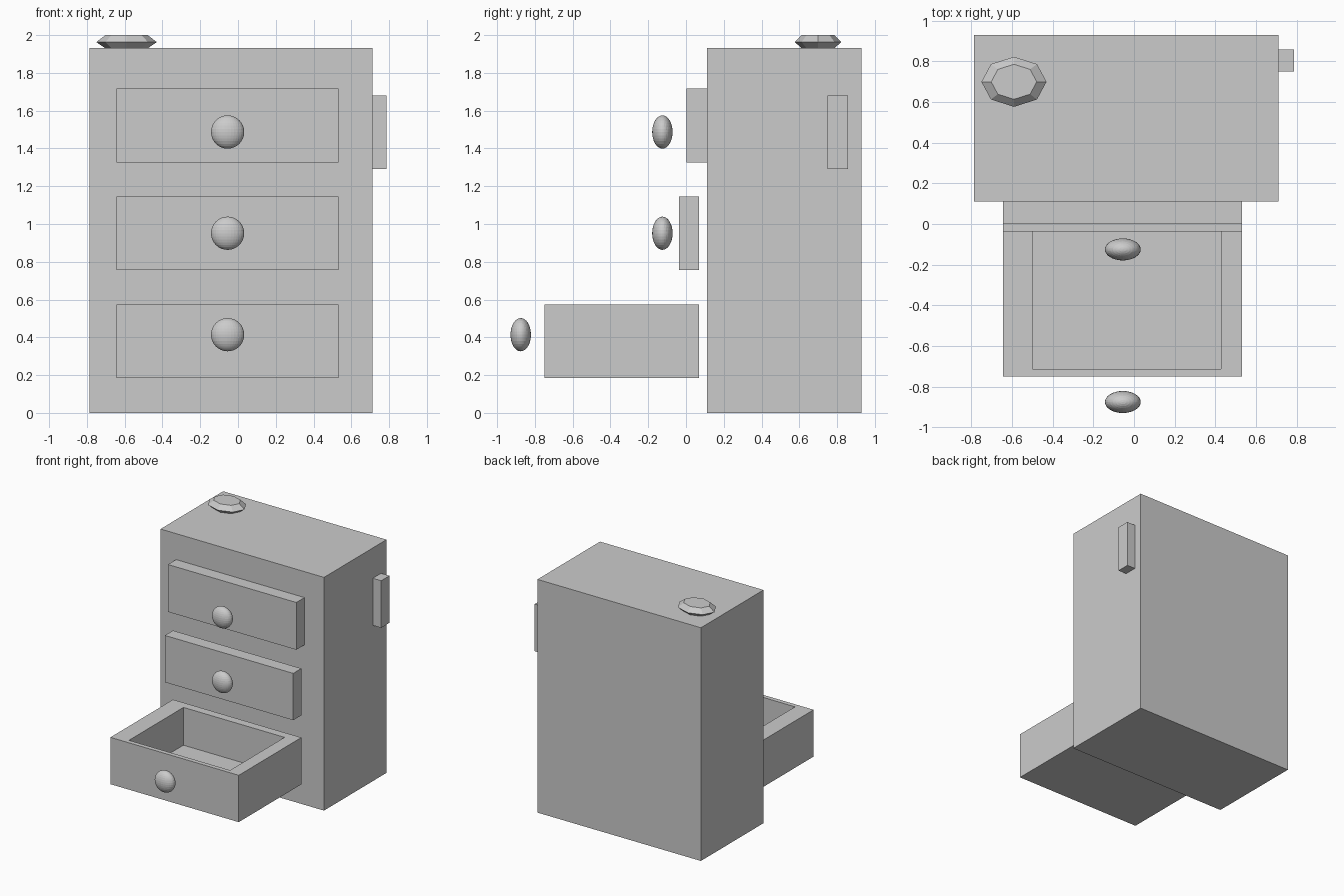
import bpy, bmesh, math
from mathutils import Matrix

if "Cube" in bpy.data.objects:
    bpy.data.objects.remove(bpy.data.objects["Cube"])


def make_object(name, bm):
    bmesh.ops.recalc_face_normals(bm, faces=bm.faces)
    mesh = bpy.data.meshes.new(name)
    bm.to_mesh(mesh)
    bm.free()
    obj = bpy.data.objects.new(name, mesh)
    bpy.context.collection.objects.link(obj)
    return obj


def box_bmesh(lo, hi):
    bm = bmesh.new()
    size = [b - a for a, b in zip(lo, hi)]
    mid = [(a + b) / 2 for a, b in zip(lo, hi)]
    bmesh.ops.create_cube(bm, size=1, matrix=Matrix.Translation(mid) @ Matrix.Diagonal((*size, 1)))
    return bm


def box(name, lo, hi):
    return make_object(name, box_bmesh(lo, hi))


def knob(name, y, z):
    bm = bmesh.new()
    bmesh.ops.create_uvsphere(bm, u_segments=32, v_segments=16, radius=1,
                              matrix=Matrix.Translation((-0.055, y, z))
                              @ Matrix.Diagonal((0.088, 0.054, 0.088, 1)))
    return make_object(name, bm)


# Cabinet body and the small block on its right side
box("cabinet_body", (-0.787, 0.11, 0), (0.711, 0.929, 1.932))
box("side_block", (0.711, 0.75, 1.29), (0.787, 0.858, 1.68))

# Two closed drawer fronts
X0, X1 = -0.644, 0.532
box("top_drawer", (X0, 0.003, 1.325), (X1, 0.11, 1.717))
box("middle_drawer", (X0, -0.037, 0.757), (X1, 0.069, 1.145))

# Open bottom drawer: inset the top face, then sink it to form the tray
bm = box_bmesh((X0, -0.75, 0.185), (X1, 0.069, 0.573))
bm.normal_update()
top = max(bm.faces, key=lambda f: f.calc_center_median().z)
bmesh.ops.inset_individual(bm, faces=[top], thickness=0.03)
for v in top.verts:
    v.co.x = -0.5 if v.co.x < 0 else 0.427
    v.co.y = -0.713 if v.co.y < -0.4 else 0.0
floor = bmesh.ops.extrude_discrete_faces(bm, faces=[top])["faces"][0]
for v in floor.verts:
    v.co.z = 0.26
make_object("bottom_drawer", bm)

# Oval knobs in front of the drawers
for name, y, z in (("top_knob", -0.125, 1.487),
                   ("middle_knob", -0.125, 0.951),
                   ("bottom_knob", -0.875, 0.414)):
    knob(name, y, z)

# Faceted eight-sided ornament on top
bm = bmesh.new()
rings = []
for scale, z in ((0.7, 1.93), (1, 1.963), (0.7, 2.0)):
    rings.append([bm.verts.new((-0.59 + 0.16 * scale * math.cos(i * math.pi / 4),
                                0.699 + 0.123 * scale * math.sin(i * math.pi / 4), z))
                  for i in range(8)])
for low, high in zip(rings, rings[1:]):
    for i in range(8):
        j = (i + 1) % 8
        bm.faces.new((low[i], low[j], high[j], high[i]))
bm.faces.new(rings[0][::-1])
bm.faces.new(rings[-1])
make_object("top_ornament", bm)
